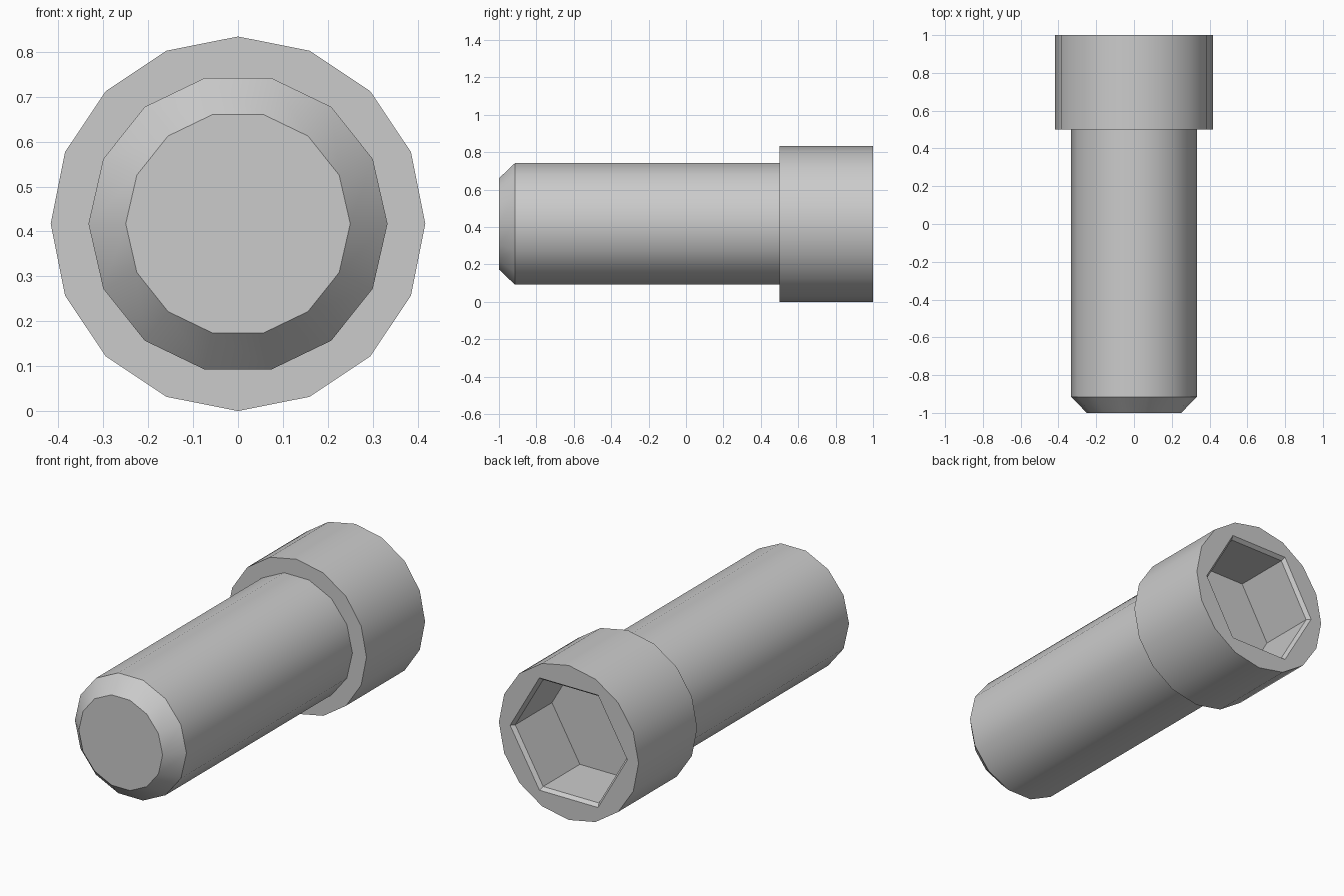
import bpy, bmesh, math

cube = bpy.data.objects.get("Cube")
if cube:
    bpy.data.objects.remove(cube, do_unlink=True)

HEAD_R = 0.417

steel = bpy.data.materials.new("grey_steel")
steel.use_nodes = True
colour = (0.6, 0.6, 0.6, 1)
steel.diffuse_color = colour
steel.node_tree.nodes["Principled BSDF"].inputs["Base Color"].default_value = colour


def lathe(name, sides, profile):
    """Closed faceted solid along y; profile lists (y, radius) front to back."""
    bm = bmesh.new()
    rings = []
    for y, r in profile:
        angles = [2 * math.pi * i / sides for i in range(sides)]
        rings.append([bm.verts.new((r * math.cos(a), y, HEAD_R + r * math.sin(a)))
                      for a in angles])
    for a, b in zip(rings, rings[1:]):
        for i in range(sides):
            j = (i + 1) % sides
            bm.faces.new((a[i], a[j], b[j], b[i]))
    bm.faces.new(rings[0])
    bm.faces.new(rings[-1])
    bmesh.ops.recalc_face_normals(bm, faces=bm.faces)
    mesh = bpy.data.meshes.new(name)
    bm.to_mesh(mesh)
    bm.free()
    mesh.materials.append(steel)
    obj = bpy.data.objects.new(name, mesh)
    bpy.context.collection.objects.link(obj)
    return obj


def select_only(obj):
    bpy.ops.object.select_all(action='DESELECT')
    obj.select_set(True)
    bpy.context.view_layer.objects.active = obj


# Shaft with chamfered tip, and the wider cap head
shaft = lathe("shaft", 14, [(-1, 0.25), (-0.915, 0.333), (0.5, 0.333)])
head = lathe("head", 16, [(0.5, HEAD_R), (1, HEAD_R)])

# Hexagonal key socket with a narrow bevelled lip
cutter = lathe("socket_cutter", 6,
               [(0.667, 0.333), (0.98, 0.333), (1, 0.35), (1.05, 0.35)])
cutter.hide_render = True
cut = head.modifiers.new("socket", 'BOOLEAN')
cut.operation = 'DIFFERENCE'
cut.solver = 'EXACT'
cut.object = cutter
select_only(head)
bpy.ops.object.modifier_apply(modifier=cut.name)
bpy.data.objects.remove(cutter, do_unlink=True)

# Smooth round sides, crisp rims
for part in (shaft, head):
    select_only(part)
    bpy.ops.object.shade_smooth_by_angle(angle=math.radians(30))
